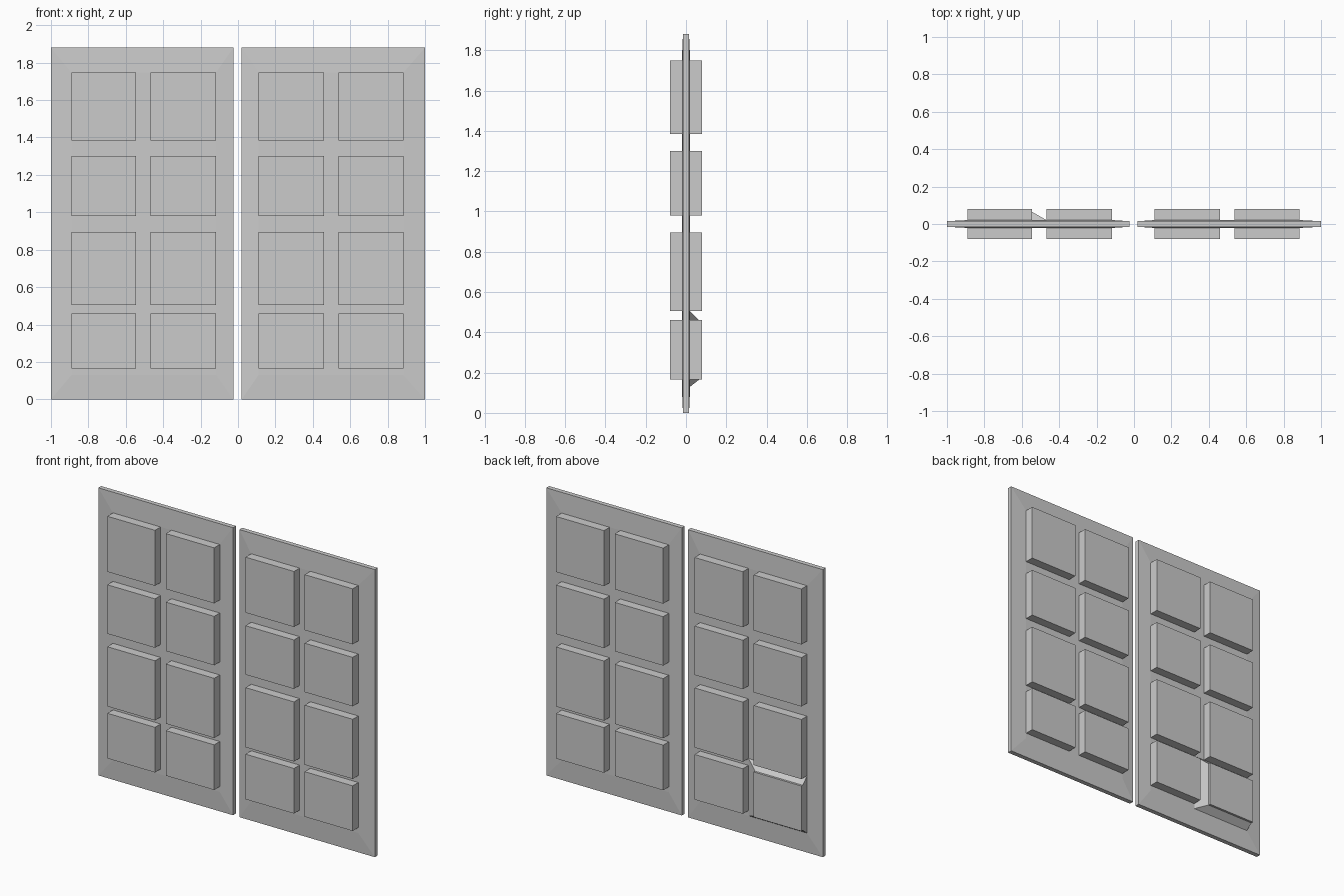
import bpy, bmesh

if "Cube" in bpy.data.objects:
    bpy.data.objects.remove(bpy.data.objects["Cube"])

ROWS = [(0.165, 0.46), (0.505, 0.895), (0.98, 1.30), (1.385, 1.748)]
DOORS = {
    "left": (-1.0, -0.025, [(-0.89, -0.545), (-0.467, -0.117)]),
    "right": (0.02, 1.0, [(0.11, 0.46), (0.538, 0.885)]),
}
HEIGHT, EDGE, FACE, PANEL = 1.88, 0.015, 0.021, 0.079


def loft(bm, rings):
    """Skin a series of (x0, x1, z0, z1, y) rectangles and cap both ends."""
    loops = [[bm.verts.new((x, y, z)) for x, z in
              ((x0, z0), (x1, z0), (x1, z1), (x0, z1))]
             for x0, x1, z0, z1, y in rings]
    for a, b in zip(loops, loops[1:]):
        for i in range(4):
            j = (i + 1) % 4
            bm.faces.new((a[i], a[j], b[j], b[i]))
    bm.faces.new(loops[0][::-1])
    bm.faces.new(loops[-1])


def make(name, lofts):
    bm = bmesh.new()
    for rings in lofts:
        loft(bm, rings)
    bmesh.ops.recalc_face_normals(bm, faces=bm.faces)
    mesh = bpy.data.meshes.new(name)
    bm.to_mesh(mesh)
    bm.free()
    obj = bpy.data.objects.new(name, mesh)
    bpy.context.collection.objects.link(obj)


for side, (x0, x1, cols) in DOORS.items():
    # Door slab, tapering gently towards its edges
    outer = (x0, x1, 0, HEIGHT)
    inner = (cols[0][0], cols[1][1], 0.13, ROWS[-1][1])
    make(side + "_door_slab", [[inner + (-FACE,), outer + (-EDGE,),
                                outer + (EDGE,), inner + (FACE,)]])
    # Raised panels, front and back
    make(side + "_door_panels",
         [[c + r + (s * 0.018,), c + r + (s * PANEL,)]
          for c in cols for r in ROWS for s in (-1, 1)])

# Sloped skirt around one lower panel on the back of the left door
make("panel_skirt", [[(-0.89, -0.467, 0.13, 0.505, 0.0205),
                      (-0.89, -0.545, 0.165, 0.46, 0.065)]])
